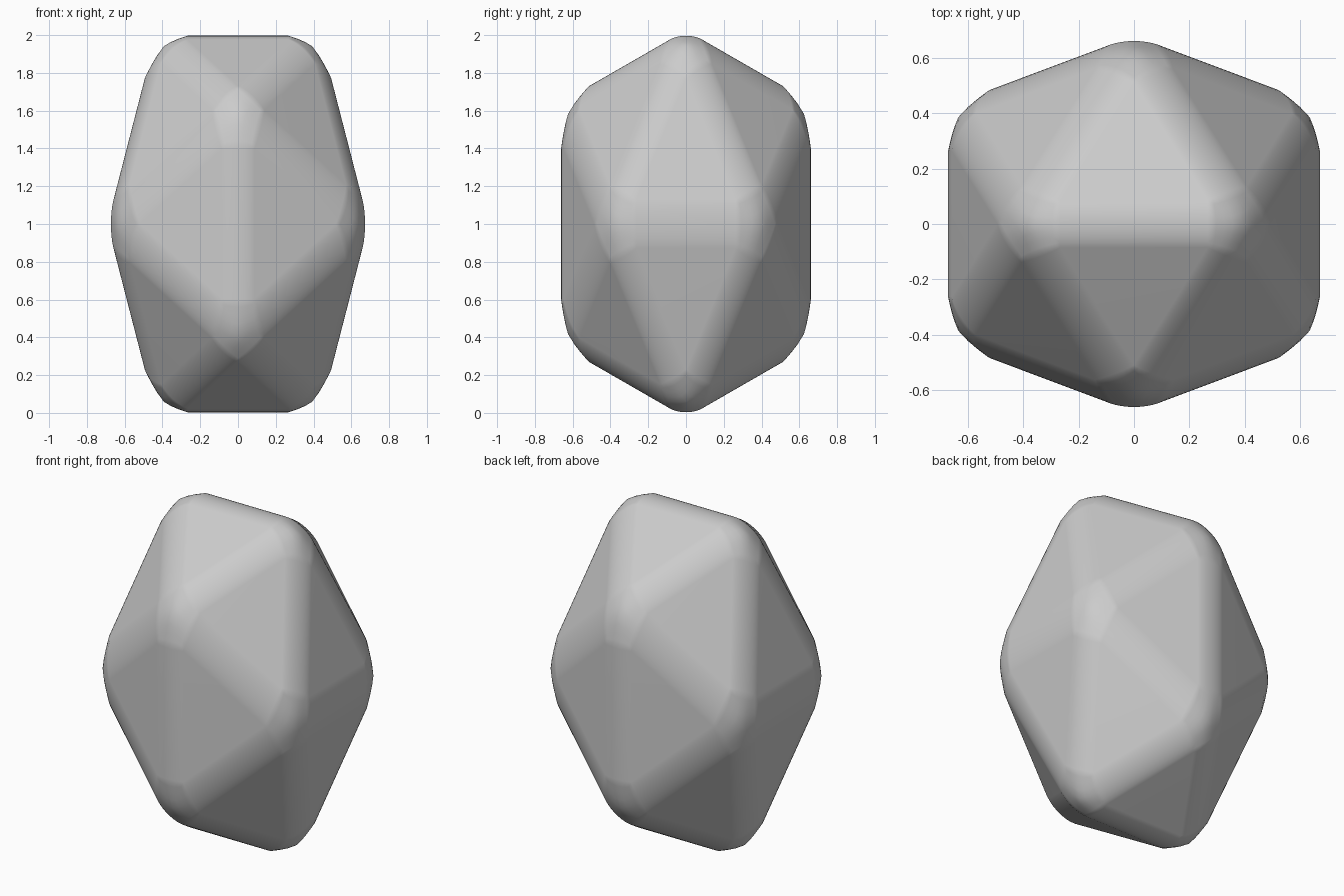
import bpy, bmesh
from mathutils import Vector

cube = bpy.data.objects.get("Cube")
if cube:
    bpy.data.objects.remove(cube, do_unlink=True)

HALF = Vector((0.675, 0.664, 1.0))   # half extents of the finished stone
ROUND = 0.36                         # edge radius on the unit-size solid
SIZE = 1 + 0.0705 * ROUND            # sharp solid that rounds down to unit size
GOLDEN = 0.618034

# Regular twenty-sided solid from three golden rectangles
bm = bmesh.new()
for axis in range(3):
    for a in (-1, 1):
        for b in (-1, 1):
            p = Vector((0, 0, 0))
            p[axis] = a * SIZE
            p[(axis + 1) % 3] = b * SIZE * GOLDEN
            bm.verts.new(p)
bmesh.ops.convex_hull(bm, input=bm.verts[:])

# Round every edge and corner, then stretch upright
bmesh.ops.bevel(bm, geom=bm.edges[:] + bm.verts[:], offset=0.382 * ROUND,
                offset_type='OFFSET', segments=8, profile=0.5, affect='EDGES')
for v in bm.verts:
    v.co = Vector((v.co.x * HALF.x, v.co.y * HALF.y, v.co.z * HALF.z + HALF.z))
bmesh.ops.recalc_face_normals(bm, faces=bm.faces[:])
for f in bm.faces:
    f.smooth = True

mesh = bpy.data.meshes.new("rounded_stone")
bm.to_mesh(mesh)
bm.free()
stone = bpy.data.objects.new("rounded_stone", mesh)
bpy.context.collection.objects.link(stone)
stone.modifiers.new("even_shading", 'WEIGHTED_NORMAL')

# Plain grey
grey = bpy.data.materials.new("stone_grey")
grey.use_nodes = True
colour = (0.6, 0.6, 0.6, 1)
grey.diffuse_color = colour
grey.node_tree.nodes["Principled BSDF"].inputs["Base Color"].default_value = colour
mesh.materials.append(grey)
